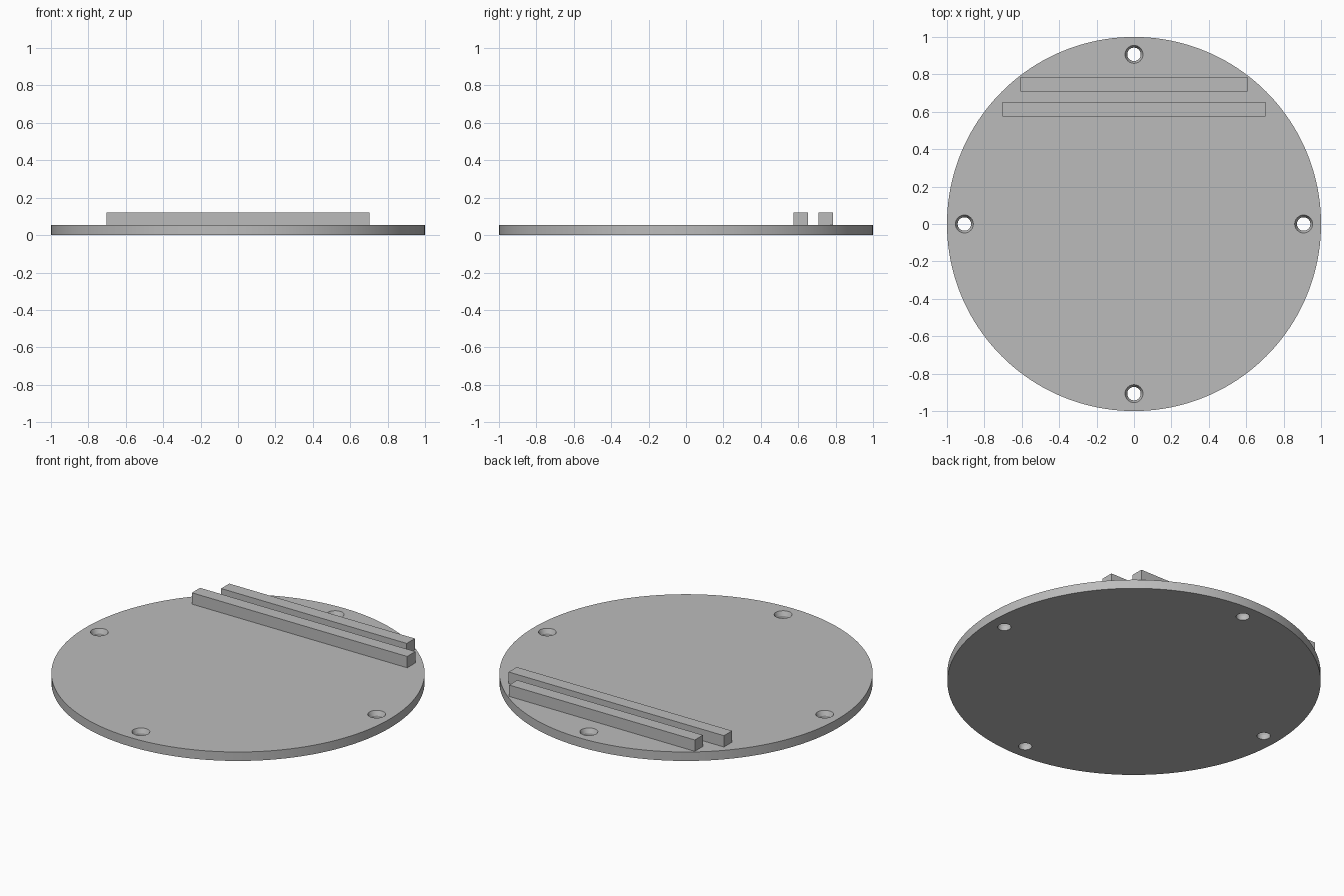
import bpy, bmesh, math

if "Cube" in bpy.data.objects:
    bpy.data.objects.remove(bpy.data.objects["Cube"])

grey = bpy.data.materials.new("plain grey")
grey.diffuse_color = (0.5, 0.5, 0.5, 1)
grey.use_nodes = True
grey.node_tree.nodes["Principled BSDF"].inputs["Base Color"].default_value = grey.diffuse_color

THICK = 0.053      # plate thickness
HOLE_RING = 0.907  # distance of the screw holes from the centre


def add_object(name, bm):
    bmesh.ops.recalc_face_normals(bm, faces=bm.faces)
    mesh = bpy.data.meshes.new(name)
    bm.to_mesh(mesh)
    bm.free()
    mesh.materials.append(grey)
    obj = bpy.data.objects.new(name, mesh)
    bpy.context.collection.objects.link(obj)
    return obj


def turned(bm, profile, cx=0, cy=0, sides=48):
    """Closed solid turned around a vertical axis; profile is (radius, z)."""
    rings = [[bm.verts.new((cx + r * math.cos(2 * math.pi * i / sides),
                            cy + r * math.sin(2 * math.pi * i / sides), z))
              for i in range(sides)] for r, z in profile]
    for a, b in zip(rings, rings[1:]):
        for i in range(sides):
            j = (i + 1) % sides
            bm.faces.new((a[i], a[j], b[j], b[i]))
    bm.faces.new(rings[0])
    bm.faces.new(rings[-1])


# Round base plate
bm = bmesh.new()
turned(bm, [(1, 0), (1, THICK)], sides=160)
plate = add_object("base_plate", bm)

# Four countersunk screw holes
bm = bmesh.new()
for k in range(4):
    a = k * math.pi / 2
    turned(bm, [(0.036, -0.02), (0.036, 0.027), (0.048, THICK), (0.048, 0.1)],
           HOLE_RING * math.cos(a), HOLE_RING * math.sin(a))
cutter = add_object("hole_cutter", bm)
cutter.hide_render = True

cut = plate.modifiers.new("screw_holes", 'BOOLEAN')
cut.operation = 'DIFFERENCE'
cut.solver = 'EXACT'
cut.object = cutter
bpy.context.view_layer.objects.active = plate
plate.select_set(True)
bpy.ops.object.modifier_apply(modifier=cut.name)
bpy.data.objects.remove(cutter)
bpy.ops.object.shade_smooth_by_angle(angle=math.radians(20))

# Two parallel rails across the back of the plate
for name, half, y0, y1 in (("inner_rail", 0.704, 0.575, 0.651),
                           ("outer_rail", 0.607, 0.709, 0.785)):
    bm = bmesh.new()
    bmesh.ops.create_cube(bm, size=1)
    for v in bm.verts:
        v.co = (2 * half * v.co.x, y0 + (v.co.y + 0.5) * (y1 - y0),
                THICK if v.co.z < 0 else 0.12)
    add_object(name, bm)
